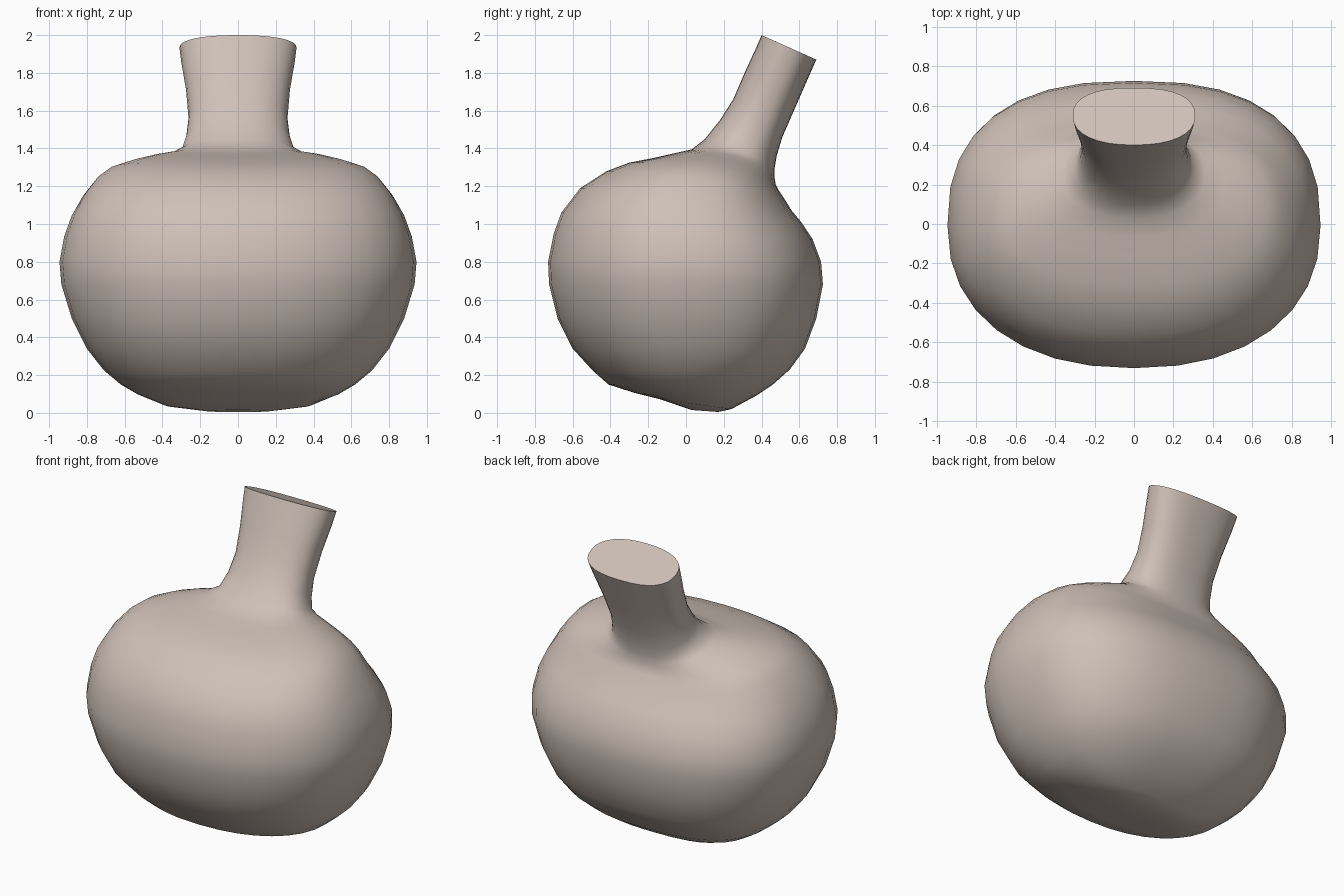
import bpy, bmesh, math

if "Cube" in bpy.data.objects:
    bpy.data.objects.remove(bpy.data.objects["Cube"])

# one clay colour
mat = bpy.data.materials.new("pale_clay")
mat.diffuse_color = (0.62, 0.53, 0.475, 1)
mat.use_nodes = True
mat.node_tree.nodes["Principled BSDF"].inputs["Base Color"].default_value = mat.diffuse_color

# rings, bottom to top: front y, front z, back y, back z, half width, side lift
RINGS = [
    (0.03, .015, .17, .005, .17, 0), (-.13, .07, .24, .02, .39, 0),
    (-.27, .105, .37, .09, .53, 0), (-.41, .15, .46, .15, .62, 0),
    (-.49, .22, .55, .23, .71, 0), (-.60, .34, .63, .34, .80, 0),
    (-.68, .50, .69, .50, .88, 0), (-.725, .68, .725, .68, .935, 0),
    (-.73, .80, .715, .80, .945, 0), (-.70, .95, .67, .92, .92, 0),
    (-.66, 1.06, .61, 1.01, .88, .01), (-.56, 1.19, .56, 1.07, .82, .02),
    (-.42, 1.28, .52, 1.135, .75, .03), (-.30, 1.325, .49, 1.18, .68, .035),
    (-.17, 1.35, .475, 1.21, .58, .04), (-.06, 1.375, .47, 1.24, .46, .04),
    (.03, 1.395, .468, 1.27, .36, .03), (.10, 1.45, .47, 1.30, .30, .01),
    (.18, 1.55, .48, 1.36, .275, 0), (.25, 1.66, .51, 1.46, .262, 0),
    (.31, 1.80, .58, 1.62, .275, 0), (.37, 1.93, .65, 1.78, .30, 0),
    (.40, 2.00, .69, 1.87, .31, 0),
]
SIDES = 32


def power(v, n):
    return math.copysign(abs(v) ** (2 / n), v)


# bulbous body flowing into a leaning neck: loft of rounded cross-sections
bm = bmesh.new()
loops = []
for yf, zf, yb, zb, hx, lift in RINGS:
    loop = []
    for i in range(SIDES):
        a = 2 * math.pi * i / SIDES
        c, s = math.cos(a), math.sin(a)
        n = 2.5 if s > 0 else 2.25          # the back is squarer than the front
        x, t = hx * power(c, n), power(s, n)
        y = (yf + yb) / 2 + t * (yb - yf) / 2
        z = (zf + zb) / 2 + t * (zb - zf) / 2 + lift * c * c
        loop.append(bm.verts.new((x, y, z)))
    loops.append(loop)
for lo, hi in zip(loops, loops[1:]):
    for i in range(SIDES):
        j = (i + 1) % SIDES
        bm.faces.new((lo[i], lo[j], hi[j], hi[i]))
bm.faces.new(loops[0][::-1])
bm.faces.new(loops[-1])                     # flat slanted neck end
bmesh.ops.recalc_face_normals(bm, faces=bm.faces[:])

mesh = bpy.data.meshes.new("gourd_body_and_neck")
bm.to_mesh(mesh)
bm.free()
mesh.materials.append(mat)
obj = bpy.data.objects.new("gourd_body_and_neck", mesh)
bpy.context.collection.objects.link(obj)
bpy.context.view_layer.objects.active = obj
obj.select_set(True)
bpy.ops.object.shade_smooth_by_angle(angle=math.radians(50))
